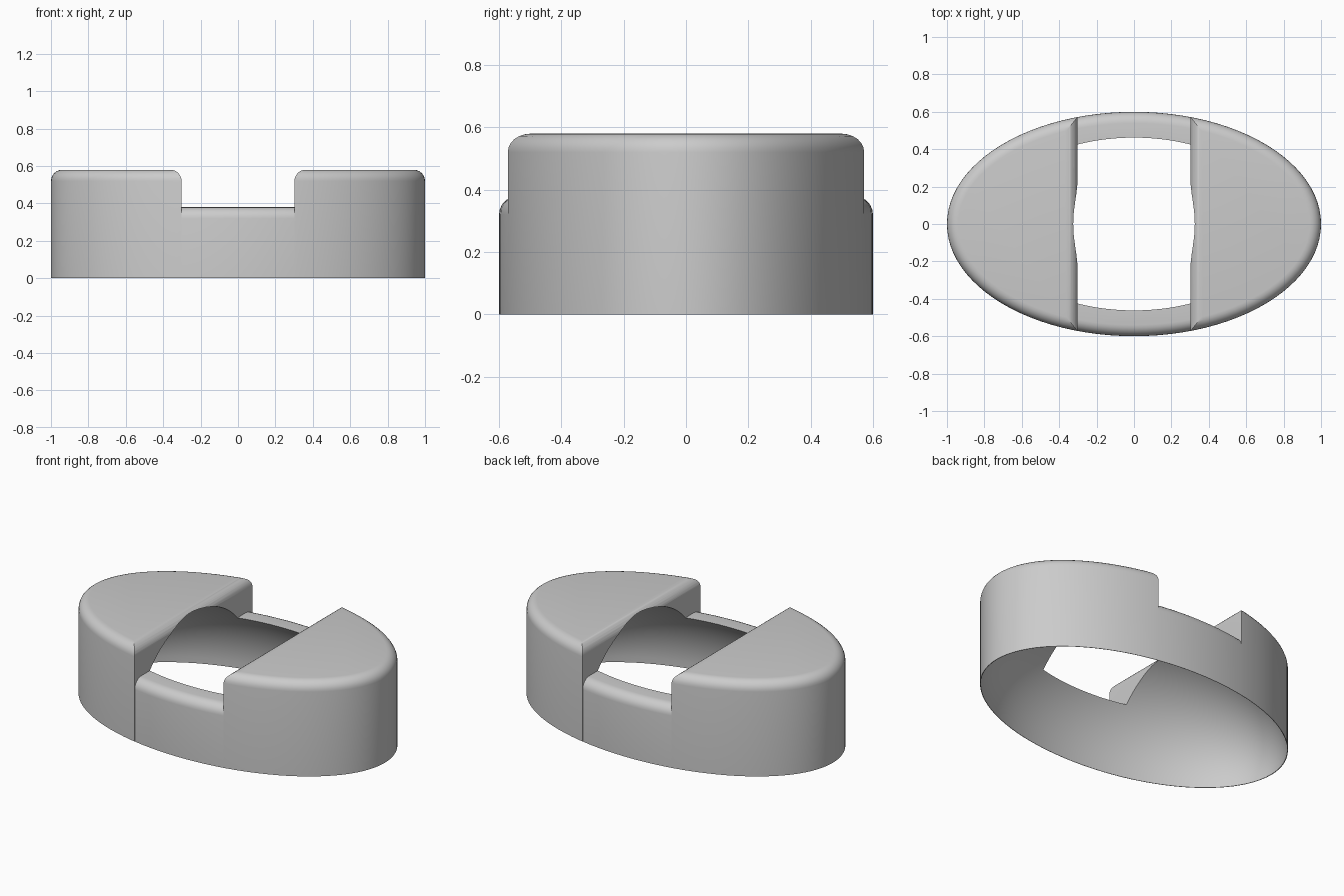
import bpy, bmesh, math

LENGTH, DEPTH = 1.0, 0.6           # half axes of the oval
TOP, LEDGE, SLOT, ROUND = 0.58, 0.38, 0.302, 0.06
SIDES = 96

if "Cube" in bpy.data.objects:
    bpy.data.objects.remove(bpy.data.objects["Cube"], do_unlink=True)

grey = bpy.data.materials.new("plain_grey")
grey.use_nodes = True
grey.diffuse_color = (0.6, 0.6, 0.6, 1)
grey.node_tree.nodes["Principled BSDF"].inputs["Base Color"].default_value = (0.6, 0.6, 0.6, 1)


def make_object(name, bm):
    bmesh.ops.recalc_face_normals(bm, faces=bm.faces)
    mesh = bpy.data.meshes.new(name)
    bm.to_mesh(mesh)
    bm.free()
    mesh.materials.append(grey)
    obj = bpy.data.objects.new(name, mesh)
    bpy.context.collection.objects.link(obj)
    return obj


def extrude_outline(points, direction):
    bm = bmesh.new()
    face = bm.faces.new([bm.verts.new(p) for p in points])
    out = bmesh.ops.extrude_face_region(bm, geom=[face])
    moved = [v for v in out["geom"] if isinstance(v, bmesh.types.BMVert)]
    bmesh.ops.translate(bm, verts=moved, vec=direction)
    return bm


def rounded_oval(name, height, scale):
    """Oval block with a rounded upper rim."""
    angles = [2 * math.pi * i / SIDES for i in range(SIDES)]
    bm = extrude_outline([(LENGTH * scale * math.cos(a), DEPTH * scale * math.sin(a), 0)
                          for a in angles], (0, 0, height))
    rim = [e for e in bm.edges if all(v.co.z > height - 0.001 for v in e.verts)]
    bmesh.ops.bevel(bm, geom=rim, offset=ROUND, segments=6, profile=0.5, affect='EDGES')
    return make_object(name, bm)


def combine(target, tool, operation):
    mod = target.modifiers.new(operation.lower(), 'BOOLEAN')
    mod.operation, mod.object, mod.solver = operation, tool, 'EXACT'
    bpy.ops.object.select_all(action='DESELECT')
    bpy.context.view_layer.objects.active = target
    target.select_set(True)
    bpy.ops.object.modifier_apply(modifier=mod.name)
    bpy.data.objects.remove(tool, do_unlink=True)


# Tall oval body and the lower band that bridges the slot
body = rounded_oval("oval_housing", TOP, 1.0)
band = rounded_oval("low_band", LEDGE, 0.9995)

# Slot cutter whose upper sides flare out, rounding the slot edges
half = [(SLOT, -0.1)]
for i in range(8):
    a = math.pi / 2 * i / 7
    half.append((SLOT + ROUND * (1 - math.cos(a)), TOP - ROUND + ROUND * math.sin(a)))
half.append((half[-1][0], TOP + 0.1))
outline = half + [(-x, z) for x, z in reversed(half)]
slot = make_object("slot_cutter", extrude_outline([(x, -1, z) for x, z in outline], (0, 2, 0)))

# Domed hollow, open at the bottom
bm = bmesh.new()
bmesh.ops.create_uvsphere(bm, u_segments=SIDES, v_segments=48, radius=1)
bmesh.ops.scale(bm, vec=(LENGTH * 0.996, DEPTH * 0.996, 0.6), verts=bm.verts)
hollow = make_object("hollow_cutter", bm)

combine(body, slot, 'DIFFERENCE')
combine(body, band, 'UNION')
combine(body, hollow, 'DIFFERENCE')

# Smooth curved walls, keep the cut edges crisp
body.select_set(True)
bpy.ops.object.shade_smooth_by_angle(angle=math.radians(30))
